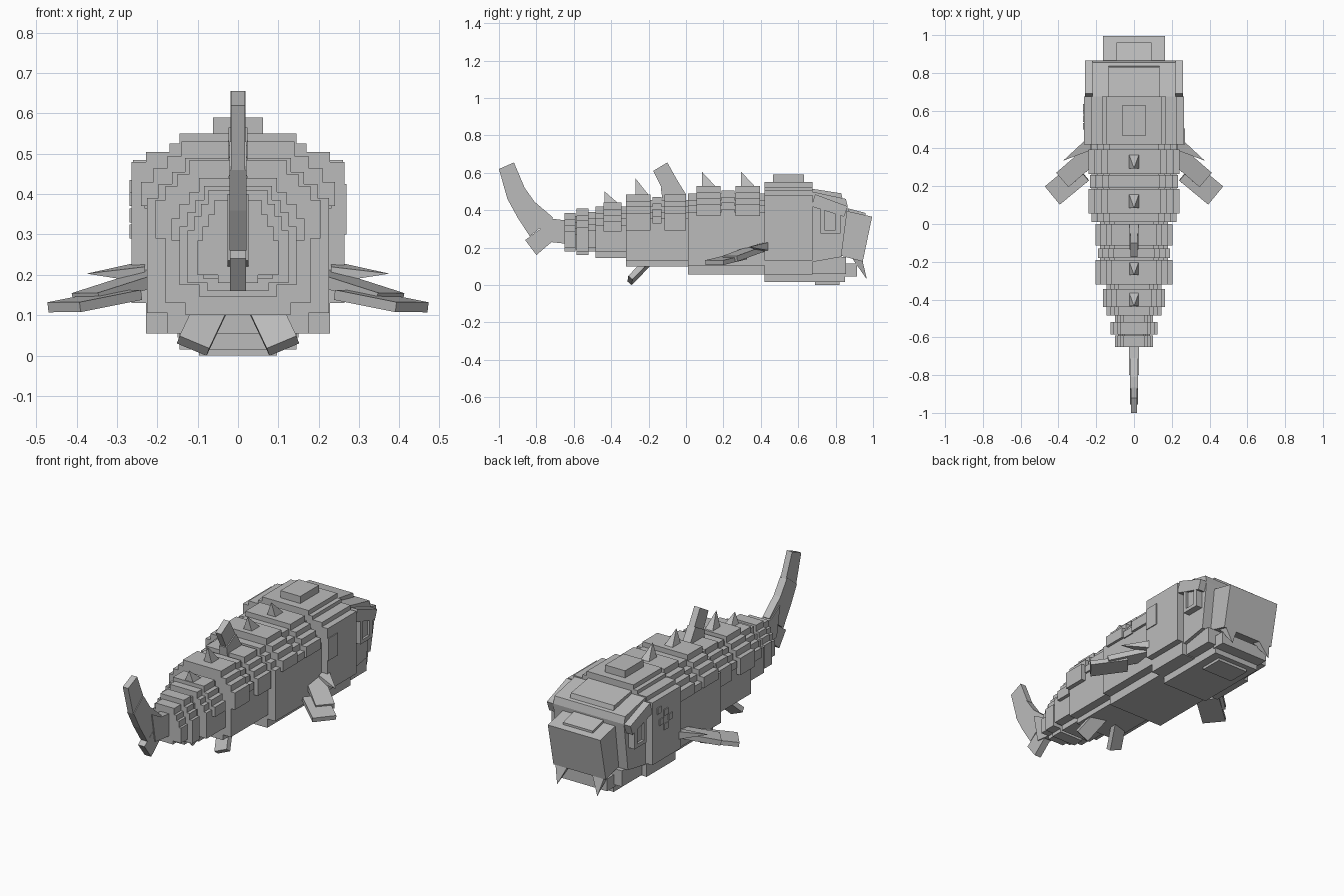
import bpy, bmesh, math
from mathutils import Vector, Matrix

grey = bpy.data.materials.new("stone grey")
grey.diffuse_color = (0.5, 0.5, 0.5, 1)


def finish(name, bm):
    bmesh.ops.recalc_face_normals(bm, faces=bm.faces)
    me = bpy.data.meshes.new(name)
    bm.to_mesh(me)
    bm.free()
    me.materials.append(grey)
    ob = bpy.data.objects.new(name, me)
    bpy.context.collection.objects.link(ob)
    return ob


def prism(name, pts, axis, a, b):
    """Extrude a 2D outline along x (points are y,z) or y (points are x,z)."""
    bm = bmesh.new()
    put = (lambda p, t: (t, p[0], p[1])) if axis == 'x' else (lambda p, t: (p[0], t, p[1]))
    lo = [bm.verts.new(put(p, a)) for p in pts]
    hi = [bm.verts.new(put(p, b)) for p in pts]
    n = len(pts)
    bm.faces.new(lo)
    bm.faces.new(hi)
    for i in range(n):
        bm.faces.new((lo[i], lo[(i + 1) % n], hi[(i + 1) % n], hi[i]))
    return finish(name, bm)


def slab(name, x0, x1, y0, y1, z0, z1):
    return prism(name, [(y0, z0), (y1, z0), (y1, z1), (y0, z1)], 'x', x0, x1)


def stepped(name, y0, y1, half):
    """Mirrored stepped cross-section, half given as (half width, height) from the bottom."""
    return prism(name, half + [(-x, z) for x, z in reversed(half)], 'y', y0, y1)


def shell(name, y0, y1, w, z0, z1, keel=0.0):
    """Body ring whose shoulders step inwards towards the back ridge."""
    half = [(w - 0.05, z0), (w - 0.05, z0 + keel), (w, z0 + keel)] if keel else [(w, z0)]
    s = w / 0.24
    for dx, dz in ((0, 0.10), (0.03, 0.065), (0.065, 0.035), (0.10, 0)):
        x = w - dx * s
        if half[-1][0] != x:
            half.append((x, half[-1][1]))
        half.append((x, z1 - dz))
    return stepped(name, y0, y1, half)


def bar(name, centre, length, width, thick, along, side):
    """Box oriented by its length direction and a side hint."""
    a = Vector(along).normalized()
    n = a.cross(Vector(side)).normalized()
    s = n.cross(a)
    m = Matrix((a * length, s * width, n * thick)).transposed().to_4x4()
    m.translation = Vector(centre)
    bm = bmesh.new()
    bmesh.ops.create_cube(bm, size=1, matrix=m)
    return finish(name, bm)


def cone(name, base, tip):
    """Pointed spike from a base polygon to a tip."""
    bm = bmesh.new()
    vs = [bm.verts.new(p) for p in base]
    t = bm.verts.new(tip)
    bm.faces.new(vs)
    for i, v in enumerate(vs):
        bm.faces.new((v, vs[(i + 1) % len(vs)], t))
    return finish(name, bm)


# Body rings from the tail root to the shoulders
for i, (y0, y1, w, z0, z1, k) in enumerate([
        (-0.65, -0.59, 0.10, 0.18, 0.385, 0.02), (-0.585, -0.52, 0.125, 0.16, 0.41, 0.02),
        (-0.52, -0.48, 0.10, 0.18, 0.39, 0.02), (-0.59, -0.58, 0.085, 0.19, 0.37, 0),
        (-0.485, -0.32, 0.145, 0.145, 0.42, 0.03), (-0.32, 0.01, 0.18, 0.10, 0.455, 0.03),
        (0.01, 0.42, 0.225, 0.055, 0.49, 0.05)]):
    shell("body_ring_%d" % i, y0, y1, w, z0, z1, k)

# Armour bands over the back
for i, (y0, y1, w, z0, z1) in enumerate([
        (-0.44, -0.345, 0.165, 0.285, 0.44), (-0.32, -0.19, 0.205, 0.29, 0.485),
        (-0.115, 0.0, 0.205, 0.29, 0.485), (0.055, 0.185, 0.24, 0.37, 0.53),
        (0.265, 0.395, 0.24, 0.37, 0.53)]):
    shell("armour_band_%d" % i, y0, y1, w, z0, z1)
for i, (y0, y1, w, z1) in enumerate([(-0.18, -0.13, 0.19, 0.47), (0.19, 0.26, 0.232, 0.505)]):
    shell("band_link_%d" % i, y0, y1, w, z1 - 0.14, z1)

# Head block with crown
stepped("head", 0.42, 0.675, [
    (0.145, 0.015), (0.145, 0.055), (0.228, 0.055), (0.228, 0.13), (0.264, 0.13), (0.264, 0.48),
    (0.228, 0.48), (0.228, 0.505), (0.17, 0.505), (0.17, 0.525), (0.145, 0.525), (0.145, 0.55)])
slab("crown", -0.062, 0.062, 0.465, 0.63, 0.54, 0.59)

# Face: sloped upper part, brow plate, jaw and chin
prism("face", [(0.66, 0.12), (0.83, 0.15), (0.865, 0.42), (0.855, 0.46), (0.67, 0.50)], 'x', -0.22, 0.22)
prism("forehead_plate", [(0.67, 0.49), (0.84, 0.45), (0.83, 0.49), (0.67, 0.515)], 'x', -0.135, 0.135)
slab("jaw", -0.20, 0.20, 0.67, 0.855, 0.06, 0.15)
slab("jaw_base", -0.145, 0.145, 0.67, 0.85, 0.015, 0.07)
slab("lower_lip", -0.15, 0.15, 0.84, 0.915, 0.045, 0.115)
slab("chin", -0.097, 0.097, 0.69, 0.82, 0.0, 0.02)

# Snout
prism("snout", [(0.815, 0.16), (0.945, 0.125), (0.995, 0.365), (0.862, 0.395)], 'x', -0.163, 0.163)
prism("snout_plate", [(0.865, 0.38), (0.96, 0.36), (0.96, 0.385), (0.865, 0.41)], 'x', -0.092, 0.092)

for s, tag in ((-1, "left"), (1, "right")):
    # Brow, cheek, eye frame and fang
    x0, x1 = s * 0.20, s * 0.26
    prism("brow_" + tag, [(0.67, 0.42), (0.845, 0.365), (0.865, 0.42), (0.69, 0.485)], 'x', x0, x1)
    slab("eye_back_" + tag, s * 0.20, s * 0.245, 0.72, 0.82, 0.28, 0.41)
    slab("eye_front_edge_" + tag, s * 0.20, s * 0.258, 0.80, 0.825, 0.275, 0.40)
    slab("eye_rear_edge_" + tag, s * 0.20, s * 0.258, 0.72, 0.74, 0.275, 0.41)
    slab("eye_lower_edge_" + tag, s * 0.20, s * 0.258, 0.72, 0.825, 0.275, 0.295)
    cone("fang_" + tag, [(s * 0.15, 0.89, 0.14), (s * 0.15, 0.945, 0.125),
                         (s * 0.08, 0.945, 0.125), (s * 0.08, 0.89, 0.14)], (s * 0.125, 0.967, 0.03))
    # Pectoral fin: root plate, outer plate and barb
    bar("pectoral_root_" + tag, (s * 0.285, 0.315, 0.17), 0.25, 0.10, 0.03,
        (s * 0.75, -0.65, -0.24), (s * 0.6, 0.75, 0))
    bar("pectoral_tip_" + tag, (s * 0.355, 0.215, 0.135), 0.20, 0.125, 0.025,
        (s * 0.75, -0.62, -0.15), (s * 0.6, 0.75, 0))
    cone("pectoral_barb_" + tag, [(s * 0.23, 0.47, 0.235), (s * 0.23, 0.47, 0.18),
                                  (s * 0.23, 0.39, 0.18), (s * 0.23, 0.39, 0.22)], (s * 0.375, 0.335, 0.203))
    # Pelvic fin
    bar("pelvic_fin_" + tag, (s * 0.085, -0.245, 0.08), 0.165, 0.08, 0.03,
        (s * 0.35, -0.72, -0.74), (s, 0, 0.35))

# Cheek plate on one side, scattered nicks on the other
slab("cheek_plate", 0.25, 0.269, 0.42, 0.505, 0.30, 0.425)
for i, (y, z) in enumerate([(0.50, 0.33), (0.54, 0.37), (0.58, 0.33), (0.54, 0.29), (0.60, 0.40)]):
    slab("cheek_nick_%d" % i, -0.269, -0.25, y, y + 0.035, z, z + 0.035)

# Back spikes leaning towards the tail
for i, (y, z, tip) in enumerate([(-0.435, 0.44, 0.50), (-0.27, 0.48, 0.57),
                                 (0.085, 0.53, 0.605), (0.295, 0.53, 0.605)]):
    cone("back_spike_%d" % i, [(-0.027, y + 0.075, z - 0.005), (0.027, y + 0.075, z - 0.005),
                               (0.027, y, z - 0.005), (-0.027, y, z - 0.005)], (0, y, tip))

# Dorsal fin
prism("dorsal_fin_base", [(-0.125, 0.45), (0.0, 0.45), (0.0, 0.485), (-0.05, 0.565), (-0.135, 0.52)],
      'x', -0.024, 0.024)
prism("dorsal_fin_tip", [(-0.12, 0.50), (-0.03, 0.53), (-0.10, 0.655), (-0.175, 0.61)], 'x', -0.018, 0.018)

# Tail: root, curved upper lobe in two pieces and short lower lobe
prism("tail_root", [(-0.77, 0.235), (-0.64, 0.22), (-0.64, 0.345), (-0.72, 0.355), (-0.80, 0.40)],
      'x', -0.026, 0.026)
prism("tail_upper", [(-0.835, 0.26), (-0.71, 0.36), (-0.81, 0.445), (-0.87, 0.53), (-0.955, 0.46), (-0.90, 0.36)],
      'x', -0.021, 0.021)
prism("tail_tip", [(-0.955, 0.46), (-0.865, 0.525), (-0.92, 0.655), (-1.0, 0.62)], 'x', -0.017, 0.017)
prism("tail_lower", [(-0.80, 0.16), (-0.70, 0.245), (-0.75, 0.32), (-0.86, 0.24)], 'x', -0.02, 0.02)
